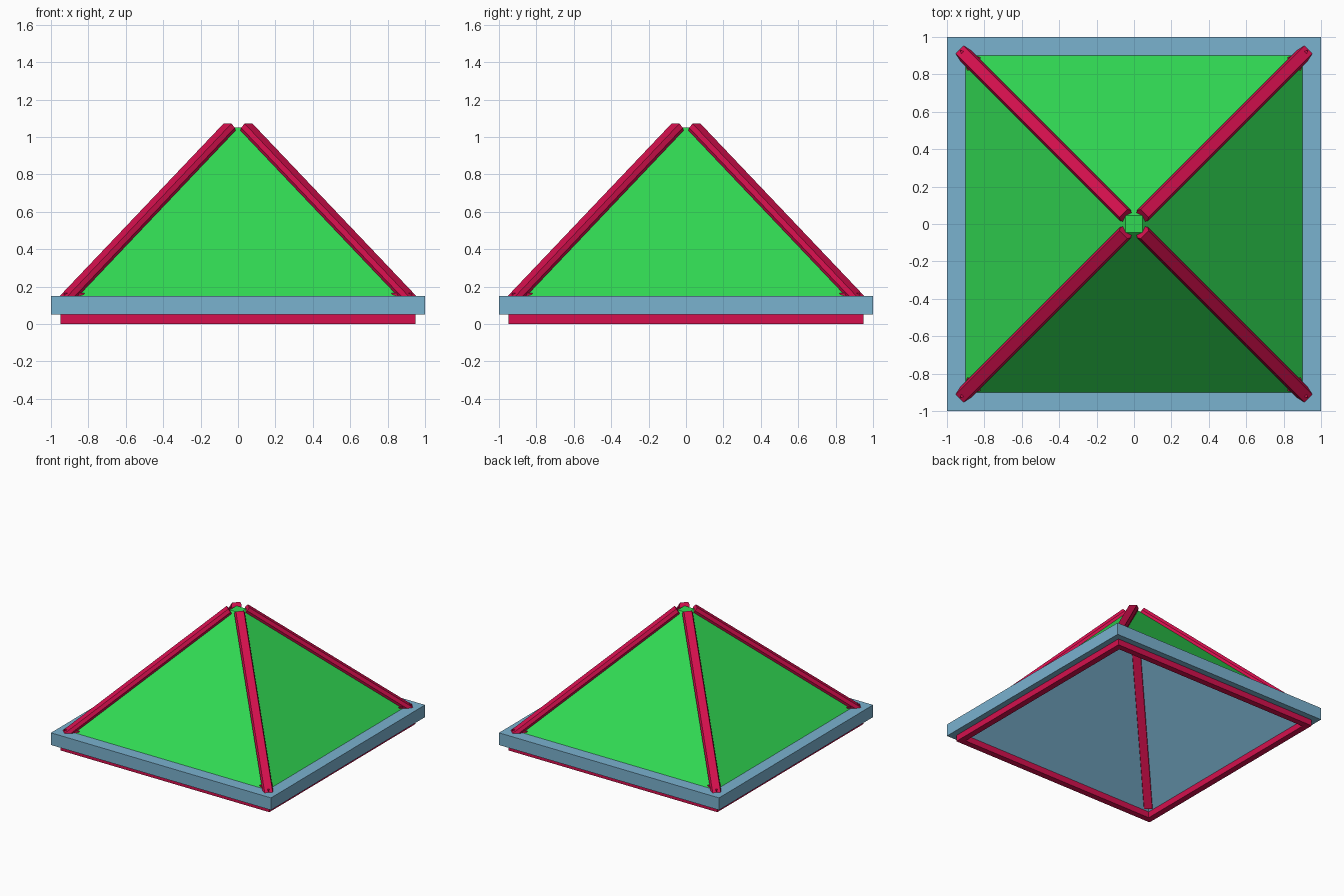
import bpy, bmesh
from math import pi
from mathutils import Vector, Matrix

if "Cube" in bpy.data.objects:
    bpy.data.objects.remove(bpy.data.objects["Cube"])


def material(name, rgb):
    m = bpy.data.materials.new(name)
    m.diffuse_color = (*rgb, 1)
    m.use_nodes = True
    m.node_tree.nodes["Principled BSDF"].inputs["Base Color"].default_value = m.diffuse_color
    return m


GREEN = material("green", (0.031, 0.70, 0.087))
RED = material("red", (0.66, 0.005, 0.075))
BLUE = material("blue", (0.195, 0.445, 0.624))


def finish(bm, name, mat):
    bmesh.ops.recalc_face_normals(bm, faces=bm.faces)
    me = bpy.data.meshes.new(name)
    bm.to_mesh(me)
    bm.free()
    me.materials.append(mat)
    ob = bpy.data.objects.new(name, me)
    bpy.context.collection.objects.link(ob)
    return ob


def square_loft(name, mat, profile, closed=False, cap=False):
    """Skin square rings given as (half size, height)."""
    bm = bmesh.new()
    rings = [[bm.verts.new((sx * h, sy * h, z))
              for sx, sy in ((-1, -1), (1, -1), (1, 1), (-1, 1))] for h, z in profile]
    pairs = list(zip(rings, rings[1:]))
    if closed:
        pairs.append((rings[-1], rings[0]))
    for a, b in pairs:
        for i in range(4):
            j = (i + 1) % 4
            bm.faces.new((a[i], a[j], b[j], b[i]))
    if cap:
        bm.faces.new(rings[-1])
    return finish(bm, name, mat)


# Hexagonal section of the hip bars: (across, up)
SECTION = [(0.04, 0), (0.03, 0.027), (-0.03, 0.027),
           (-0.04, 0), (-0.03, -0.027), (0.03, -0.027)]


def hip_bar(name, turn, z0, z1, cut):
    """Bar along one hip of the roof, trimmed level at its foot."""
    bm = bmesh.new()
    top = Vector((0.045, 0.045, z1))
    foot = Vector((0.9, 0.9, z0))
    along = (foot - top).normalized()
    across = Vector((1, -1, 0)).normalized()
    up = across.cross(along)
    if up.z < 0:
        up = -up
    ends = [[bm.verts.new(p + across * a + up * b) for a, b in SECTION]
            for p in (top, foot + along * 0.1)]
    for i in range(6):
        j = (i + 1) % 6
        bm.faces.new((ends[0][i], ends[0][j], ends[1][j], ends[1][i]))
    bm.faces.new(ends[0])
    bm.faces.new(ends[1])
    bmesh.ops.bisect_plane(bm, geom=bm.verts[:] + bm.edges[:] + bm.faces[:],
                           plane_co=(0, 0, cut), plane_no=(0, 0, -1), clear_outer=True)
    bmesh.ops.transform(bm, matrix=Matrix.Rotation(turn, 4, 'Z'), verts=bm.verts)
    return finish(bm, name, RED)


def foot_plate(name, turn):
    """Pointed plate at the foot of a hip bar."""
    bm = bmesh.new()
    f = bm.faces.new([bm.verts.new((x, y, 0.15)) for x, y in
                      ((0.93, 0.93), (0.82, 0.89), (0.82, 0.82), (0.89, 0.82))])
    r = bmesh.ops.extrude_face_region(bm, geom=[f])
    for v in r["geom"]:
        if isinstance(v, bmesh.types.BMVert):
            v.co.z += 0.017
    bmesh.ops.transform(bm, matrix=Matrix.Rotation(turn, 4, 'Z'), verts=bm.verts)
    return finish(bm, name, RED)


# Lower trim frame
square_loft("lower_trim", RED, [(0.95, 0), (0.95, 0.05), (0.9, 0.05), (0.9, 0)], closed=True)

# Eaves slab running into the hollow ceiling
square_loft("eaves_and_ceiling", BLUE,
            [(0.9, 0.15), (1, 0.15), (1, 0.05), (0.9, 0.05), (0.045, 0.95)], cap=True)

# Roof slopes with a small flat top
square_loft("roof", GREEN, [(0.9, 0.15), (0.045, 1.05)], cap=True)

# Hip bars outside and inside, with foot plates
for k in range(4):
    turn = k * pi / 2
    hip_bar(f"hip_bar_{k + 1}", turn, 0.15, 1.05, 0.15)
    hip_bar(f"ceiling_bar_{k + 1}", turn, 0.05, 0.95, 0.05)
    foot_plate(f"foot_plate_{k + 1}", turn)
